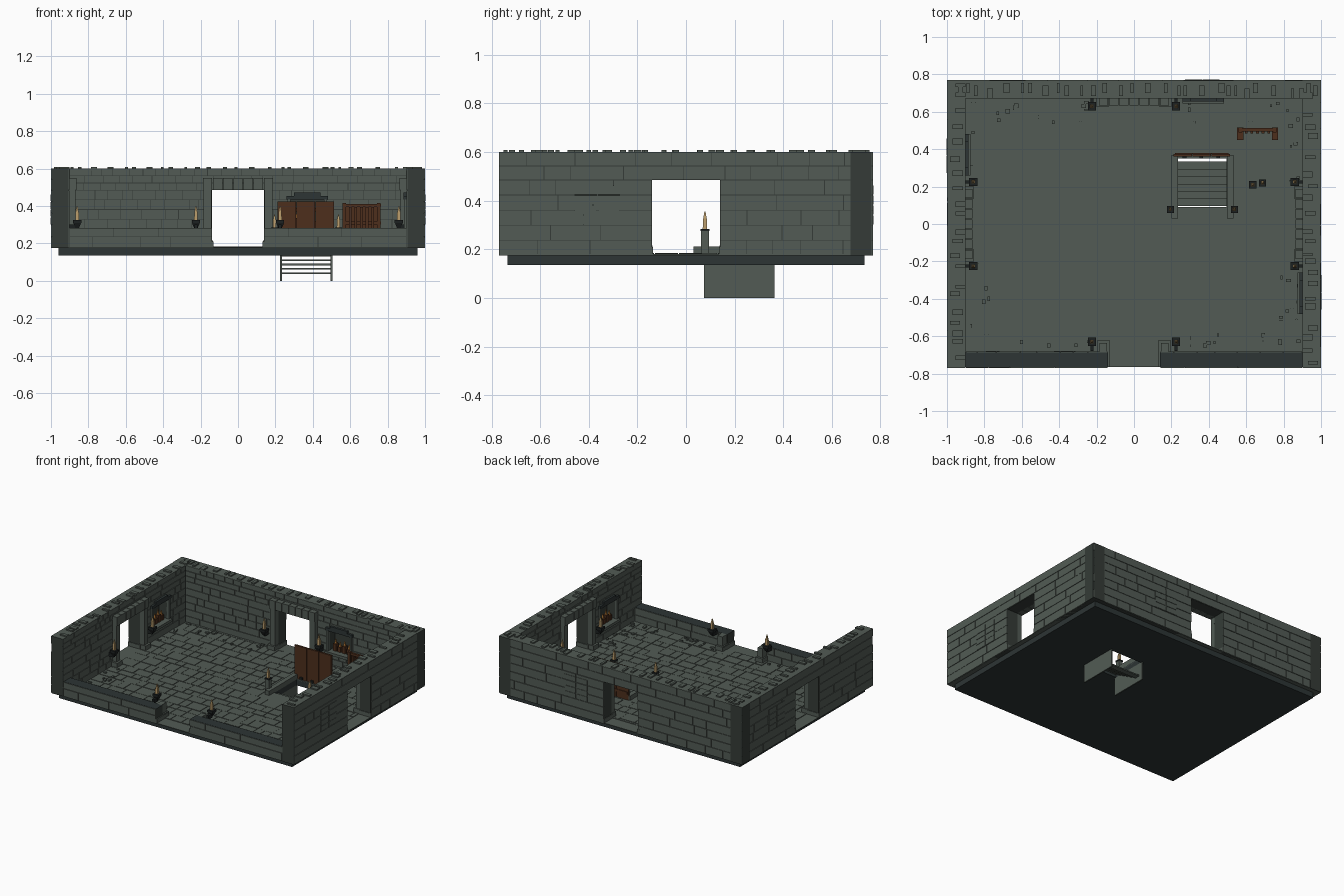
import bpy, bmesh, math, random
from mathutils import Matrix, Vector

random.seed(7)
cube = bpy.data.objects.get("Cube")
if cube:
    bpy.data.objects.remove(cube, do_unlink=True)

COLOURS = {
    "stone": (0.085, 0.105, 0.09),
    "mortar": (0.035, 0.044, 0.038),
    "dark_slate": (0.026, 0.035, 0.035),
    "iron": (0.012, 0.015, 0.015),
    "wood": (0.075, 0.028, 0.012),
    "wax": (0.5, 0.34, 0.15),
    "flame": (0.6, 0.25, 0.05),
}
MATS = {}
for key, rgb in COLOURS.items():
    m = bpy.data.materials.new(key)
    m.use_nodes = True
    m.diffuse_color = (*rgb, 1)
    m.node_tree.nodes["Principled BSDF"].inputs["Base Color"].default_value = (*rgb, 1)
    MATS[key] = m


class Part:
    """One named object gathered from boxes and cones."""

    def __init__(self, name, angle=0.0):
        self.name, self.bm, self.used = name, bmesh.new(), []
        self.rot = Matrix.Rotation(angle, 4, 'Z')

    def paint(self, verts, mat, top=None):
        for f in {f for v in verts for f in v.link_faces}:
            f.normal_update()
            key = top if top and f.normal.z > 0.5 else mat
            if key not in self.used:
                self.used.append(key)
            f.material_index = self.used.index(key)

    def box(self, x, y, z, mat="stone", top=None):
        size = [b - a for a, b in (x, y, z)]
        mid = Vector([(a + b) / 2 for a, b in (x, y, z)])
        mtx = self.rot @ Matrix.Translation(mid) @ Matrix.Diagonal((*size, 1))
        self.paint(bmesh.ops.create_cube(self.bm, size=1, matrix=mtx)["verts"], mat, top)

    def cone(self, x, y, z, r1, r2, mat, sides=4):
        mtx = (self.rot @ Matrix.Translation((x, y, sum(z) / 2))
               @ Matrix.Rotation(math.pi / 4, 4, 'Z'))
        self.paint(bmesh.ops.create_cone(
            self.bm, cap_ends=True, segments=sides, radius1=r1, radius2=r2,
            depth=z[1] - z[0], matrix=mtx)["verts"], mat)

    def done(self):
        me = bpy.data.meshes.new(self.name)
        self.bm.to_mesh(me)
        self.bm.free()
        for key in self.used:
            me.materials.append(MATS[key])
        bpy.context.collection.objects.link(bpy.data.objects.new(self.name, me))


def steps(a, b, n):
    return [a + (b - a) * i / n for i in range(n + 1)]


BASE, TOP, LOW, DOOR_TOP, DOOR = 0.175, 0.6, 0.283, 0.485, 0.14
DEPTH, SKIN = 0.1, 0.006
ALCOVE = (-0.46, -0.28)
ALCOVE_Z = (LOW, 0.434)
HOLE_X, HOLE_Y = (0.235, 0.495), (0.09, 0.35)


def bricks(part, u, rows, holes, near, far, length):
    """Courses of blocks of uneven length, left out over the holes."""
    for z0, z1 in zip(rows, rows[1:]):
        spans = [u]
        for (h0, h1), (b, t) in holes:
            if b - 0.01 < (z0 + z1) / 2 < t:
                spans = [s for a, c in spans for s in ((a, min(c, h0)), (max(a, h1), c))
                         if s[1] - s[0] > 0.004]
        for a, c in spans:
            while a < c - 0.001:
                e = a + random.uniform(*length)
                if c - e < length[0]:
                    e = c
                j = random.uniform(0, 0.002) * (1 if near < far else -1)
                part.box((a + 0.0015, e - 0.0015), tuple(sorted((near + j, far))),
                         (z0 + 0.0015, z1 - 0.0015))
                a = e


OUT_ROWS = steps(BASE, DOOR_TOP, 5) + steps(DOOR_TOP, TOP, 2)[1:]
IN_ROWS = steps(BASE, DOOR_TOP, 6) + steps(DOOR_TOP, TOP, 3)[1:]


def tall_wall(side, angle, dist, u0, u1, in0, in1):
    """Wall with doorway, alcove and worn top; built facing -y, then turned."""
    y0, y1 = -dist, -dist + DEPTH
    core = (y0 + SKIN, y1 - SKIN)
    p = Part(side + "_wall", angle)
    for a, b, z in ((u0, ALCOVE[0], (BASE, TOP)), (ALCOVE[1], -DOOR, (BASE, TOP)),
                    (DOOR, u1, (BASE, TOP)), (-DOOR, DOOR, (DOOR_TOP, TOP)),
                    (*ALCOVE, (BASE, ALCOVE_Z[0])), (*ALCOVE, (ALCOVE_Z[1], TOP))):
        p.box((a, b), core, z, "mortar", "stone")
    p.box(ALCOVE, (core[0], y0 + 0.03), ALCOVE_Z, "mortar")
    door = ((-DOOR, DOOR), (BASE, DOOR_TOP))
    bricks(p, (u0, u1), OUT_ROWS, [door], y0, core[0] + 0.001, (0.1, 0.28))
    bricks(p, (in0, in1), IN_ROWS, [door, (ALCOVE, ALCOVE_Z)], y1, core[1] - 0.001, (0.05, 0.13))
    # top capping and loose blocks
    p.box((u0, u1), (y0 + 0.002, y1 - 0.002), (TOP - 0.003, TOP))
    u = u0 + 0.02
    while u < u1 - 0.05:
        w = random.uniform(0.015, 0.035)
        d = random.choice((0.015, 0.03, 0.045))
        p.box((u, u + w), (y0 + d, y0 + d + 0.055), (TOP - 0.01, TOP + 0.009))
        u += w + random.uniform(0.01, 0.09)
    # blocked window on the outside
    cols, rows = steps(ALCOVE[0], ALCOVE[1] + 0.01, 2), steps(0.3, 0.465, 4)
    for a, b in zip(cols, cols[1:]):
        for c, d in zip(rows, rows[1:]):
            p.box((a + 0.002, b - 0.002), (y0 - 0.002, y0 + 0.01), (c + 0.002, d - 0.002))
    p.done()

    # door frame inside the room
    p = Part(side + "_door_frame", angle)
    for s in (-1, 1):
        p.box(sorted((s * 0.137, s * 0.2)), (y1 - 0.01, y1 + 0.045), (BASE, 0.215))
        p.box(sorted((s * 0.142, s * 0.185)), (y1 - 0.01, y1 + 0.03), (0.215, DOOR_TOP))
        p.box(sorted((s * 0.136, s * 0.16)), (y0, y1), (BASE, 0.21))
    for a, b in zip(steps(-0.19, 0.19, 7), steps(-0.19, 0.19, 7)[1:]):
        p.box((a + 0.002, b - 0.002), (y1 - 0.01, y1 + 0.037), (DOOR_TOP, 0.55))
    p.done()

    # alcove surround with ornaments
    p = Part(side + "_alcove", angle)
    a, b = ALCOVE
    p.box((a - 0.02, b + 0.02), (y1 - 0.06, y1 + 0.025), (LOW - 0.02, LOW))
    p.box((a - 0.02, b + 0.02), (y1 - 0.01, y1 + 0.015), (0.434, 0.455), "dark_slate")
    p.box((a + 0.02, b - 0.02), (y1 - 0.01, y1 + 0.015), (0.455, 0.472), "dark_slate")
    for s in (a - 0.015, b):
        p.box((s, s + 0.015), (y1 - 0.01, y1 + 0.012), (LOW, 0.434))
    for i, u in enumerate(steps(a + 0.035, b - 0.035, 3)):
        p.box((u - 0.013, u + 0.013), (y1 - 0.045, y1 - 0.015), (LOW, 0.32 + 0.015 * (i % 2)), "wood")
        p.cone(u, y1 - 0.03, (0.32 + 0.015 * (i % 2), 0.355 + 0.015 * (i % 2)), 0.01, 0.002, "flame")
    p.done()


def candle(p, x, y, z0, z1):
    p.cone(x, y, (z0, z0 + (z1 - z0) * 0.6), 0.013, 0.012, "wax")
    p.cone(x, y, (z0 + (z1 - z0) * 0.6, z1), 0.01, 0.003, "wax")


def sconces(side, angle, dist):
    for label, u in (("a", -0.225), ("b", 0.225)):
        p = Part(side + "_sconce_" + label, angle)
        y = -dist + 0.14
        p.box((u - 0.008, u + 0.008), (y - 0.05, y), (0.27, 0.3), "iron")
        p.cone(u, y, (0.28, 0.31), 0.012, 0.03, "iron")
        p.box((u - 0.022, u + 0.022), (y - 0.022, y + 0.022), (0.31, 0.325), "iron")
        candle(p, u, y, 0.325, 0.4)
        p.done()


tall_wall("right", math.pi / 2, 1.0, -0.77, 0.77, -0.765, 0.67)
tall_wall("back", math.pi, 0.77, -1.0, 1.0, -0.9, 0.9)
# The left wall is the right wall turned half round, so its front end is at +u
tall_wall("left", -math.pi / 2, 1.0, -0.77, 0.77, -0.67, 0.765)
for side, angle, dist in (("front", 0, 0.77), ("right", math.pi / 2, 1.0),
                          ("back", math.pi, 0.77), ("left", -math.pi / 2, 1.0)):
    sconces(side, angle, dist)

# Low front wall, its end posts and the wall ends
p = Part("front_low_wall")
for s in (-1, 1):
    span = tuple(sorted((s * DOOR, s * 0.9)))
    p.box(span, (-0.764, -0.686), (BASE, LOW), "mortar", "dark_slate")
    bricks(p, span, [BASE, 0.235, LOW], [], -0.77, -0.763, (0.12, 0.3))
    bricks(p, span, [BASE, 0.23, LOW], [], -0.68, -0.687, (0.06, 0.14))
    end = tuple(sorted((s * 0.9, s * 1.0)))
    bricks(p, end, OUT_ROWS, [], -0.77, -0.763, (0.11, 0.12))
    p.box(sorted((s * 0.135, s * 0.195)), (-0.69, -0.62), (BASE, 0.215))
    p.box(sorted((s * 0.145, s * 0.185)), (-0.69, -0.635), (0.215, LOW))
    p.box(sorted((s * 0.132, s * 0.15)), (-0.765, -0.62), (BASE, 0.21))
p.done()


def ring(p, x, y, z, mat):
    """Plate with the stairwell left open."""
    p.box((-x, HOLE_X[0]), (-y, y), z, mat)
    p.box((HOLE_X[1], x), (-y, y), z, mat)
    p.box(HOLE_X, (-y, HOLE_Y[0]), z, mat)
    p.box(HOLE_X, (HOLE_Y[1], y), z, mat)


p = Part("foundation_slab")
ring(p, 0.96, 0.735, (0.135, 0.177), "dark_slate")
p.done()

# Floor with paving and rubble
p = Part("floor")
ring(p, 0.995, 0.765, (BASE, 0.18), "stone")


def clear(x0, x1, y0, y1):
    return x1 < 0.2 or x0 > 0.53 or y1 < 0.03 or y0 > 0.38


y = -0.67
while y < 0.66:
    h = random.choice((0.06, 0.08, 0.1))
    x = -0.9
    while x < 0.89:
        w = min(random.choice((0.06, 0.09, 0.12)), 0.9 - x)
        y1 = min(y + h, 0.67)
        if clear(x, x + w, y, y1):
            p.box((x + 0.002, x + w - 0.002), (y + 0.002, y1 - 0.002),
                  (0.179, 0.182 + random.uniform(0, 0.003)))
        x += w
    y += h
p.done()

p = Part("rubble")
for i in range(130):
    x, y = random.uniform(-0.87, 0.87), random.uniform(-0.64, 0.64)
    if i % 2:
        x = math.copysign(0.88 - 0.13 * random.random() ** 2, x)
    else:
        y = math.copysign(0.65 - 0.11 * random.random() ** 2, y)
    if abs(x) > 0.2 and abs(y) > 0.2:
        w, d = random.uniform(0.005, 0.013), random.uniform(0.005, 0.012)
        p.box((x - w, x + w), (y - d, y + d), (0.18, random.uniform(0.188, 0.195)))
p.done()

# Stairwell: side plates, treads and kerbs
p = Part("stairs")
for x in (0.225, 0.495):
    p.box((x, x + 0.01), (0.075, 0.365), (0, 0.177))
for i in range(6):
    y = 0.095 + 0.04 * i
    p.box((0.23, 0.5), (y, y + 0.04), (0.152 - 0.023 * i, 0.161 - 0.023 * i))
p.done()
p = Part("stair_kerbs")
for x in (0.2, 0.497):
    p.box((x, x + 0.035), (0.03, 0.37), (BASE, 0.212))
p.done()
for label, x in (("left", 0.537), ("right", 0.195)):
    p = Part("stair_post_" + label)
    p.box((x - 0.016, x + 0.016), (0.062, 0.094), (BASE, 0.275))
    p.box((x - 0.019, x + 0.019), (0.059, 0.097), (0.275, 0.284), "iron")
    candle(p, x, 0.078, 0.284, 0.355)
    p.done()

# Raised hatch of three planks
p = Part("hatch")
for a, b in zip(steps(0.21, 0.515, 3), steps(0.21, 0.515, 3)[1:]):
    p.box((a + 0.002, b - 0.002), (0.361, 0.375), (0.18, 0.425), "wood")
for z in (0.22, 0.37):
    p.box((0.22, 0.505), (0.373, 0.379), (z, z + 0.02), "wood")
for x in (0.27, 0.36, 0.45):
    p.box((x - 0.01, x + 0.01), (0.35, 0.362), (0.18, 0.2), "iron")
p.done()

# Slatted wooden rack
p = Part("rack")
for x in (0.552, 0.737):
    p.box((x, x + 0.033), (0.45, 0.515), (0.18, 0.21), "wood")
    p.box((x + 0.007, x + 0.026), (0.49, 0.515), (0.21, 0.415), "wood")
for z in (0.23, 0.3, 0.395):
    p.box((0.56, 0.765), (0.495, 0.512), (z, z + 0.017), "wood")
p.box((0.57, 0.755), (0.505, 0.512), (0.22, 0.4), "wood")
for x in steps(0.6, 0.72, 4):
    p.box((x - 0.007, x + 0.007), (0.485, 0.505), (0.2, 0.395), "wood")
p.done()

# Pair of small floor lanterns
p = Part("floor_lanterns")
for x, y, z in ((0.635, 0.21, 0.215), (0.687, 0.22, 0.23)):
    p.box((x - 0.019, x + 0.019), (y - 0.019, y + 0.019), (0.18, z), "iron")
    candle(p, x, y, z, z + 0.035)
p.done()
